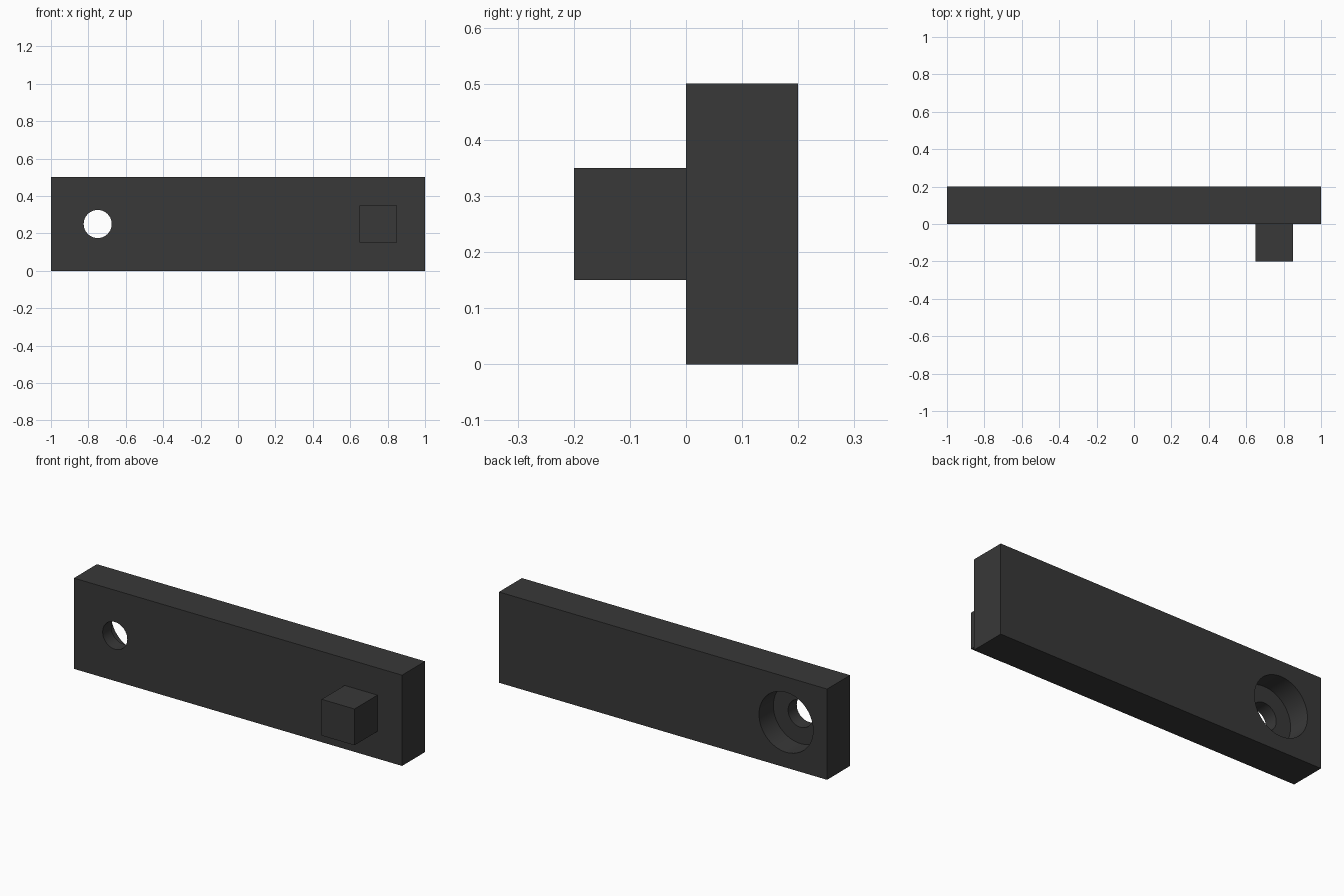
import bpy, math

if "Cube" in bpy.data.objects:
    bpy.data.objects.remove(bpy.data.objects["Cube"])

dark = bpy.data.materials.new("dark_plastic")
dark.diffuse_color = (0.04, 0.04, 0.04, 1)
dark.use_nodes = True
dark.node_tree.nodes["Principled BSDF"].inputs["Base Color"].default_value = dark.diffuse_color


def box(name, x, y, z):
    bpy.ops.mesh.primitive_cube_add(size=1, location=(sum(x) / 2, sum(y) / 2, sum(z) / 2))
    ob = bpy.context.object
    ob.name = name
    ob.scale = (x[1] - x[0], y[1] - y[0], z[1] - z[0])
    bpy.ops.object.transform_apply(location=False, rotation=False, scale=True)
    ob.data.materials.append(dark)
    return ob


def bore(target, name, radius, y0, y1):
    bpy.ops.mesh.primitive_cylinder_add(vertices=64, radius=radius, depth=y1 - y0,
                                        location=(-0.75, (y0 + y1) / 2, 0.25),
                                        rotation=(math.pi / 2, 0, 0))
    cutter = bpy.context.object
    cutter.name = name
    cutter.data.materials.append(dark)
    mod = target.modifiers.new(name, 'BOOLEAN')
    mod.operation = 'DIFFERENCE'
    mod.solver = 'EXACT'
    mod.object = cutter
    bpy.context.view_layer.objects.active = target
    bpy.ops.object.modifier_apply(modifier=name)
    bpy.data.objects.remove(cutter)


# Long flat bar
bar = box("bar", (-1, 1), (0, 0.2), (0, 0.5))

# Through hole, widened by a deep counterbore from the back
bore(bar, "through_hole", 0.075, -0.1, 0.3)
bore(bar, "counterbore", 0.165, 0.075, 0.3)

# Square peg on the front
box("peg", (0.65, 0.85), (-0.2, 0), (0.15, 0.35))

# Round hole walls smooth, all corners sharp
bpy.ops.object.select_all(action='DESELECT')
bar.select_set(True)
bpy.context.view_layer.objects.active = bar
bpy.ops.object.shade_smooth_by_angle(angle=math.radians(30))
